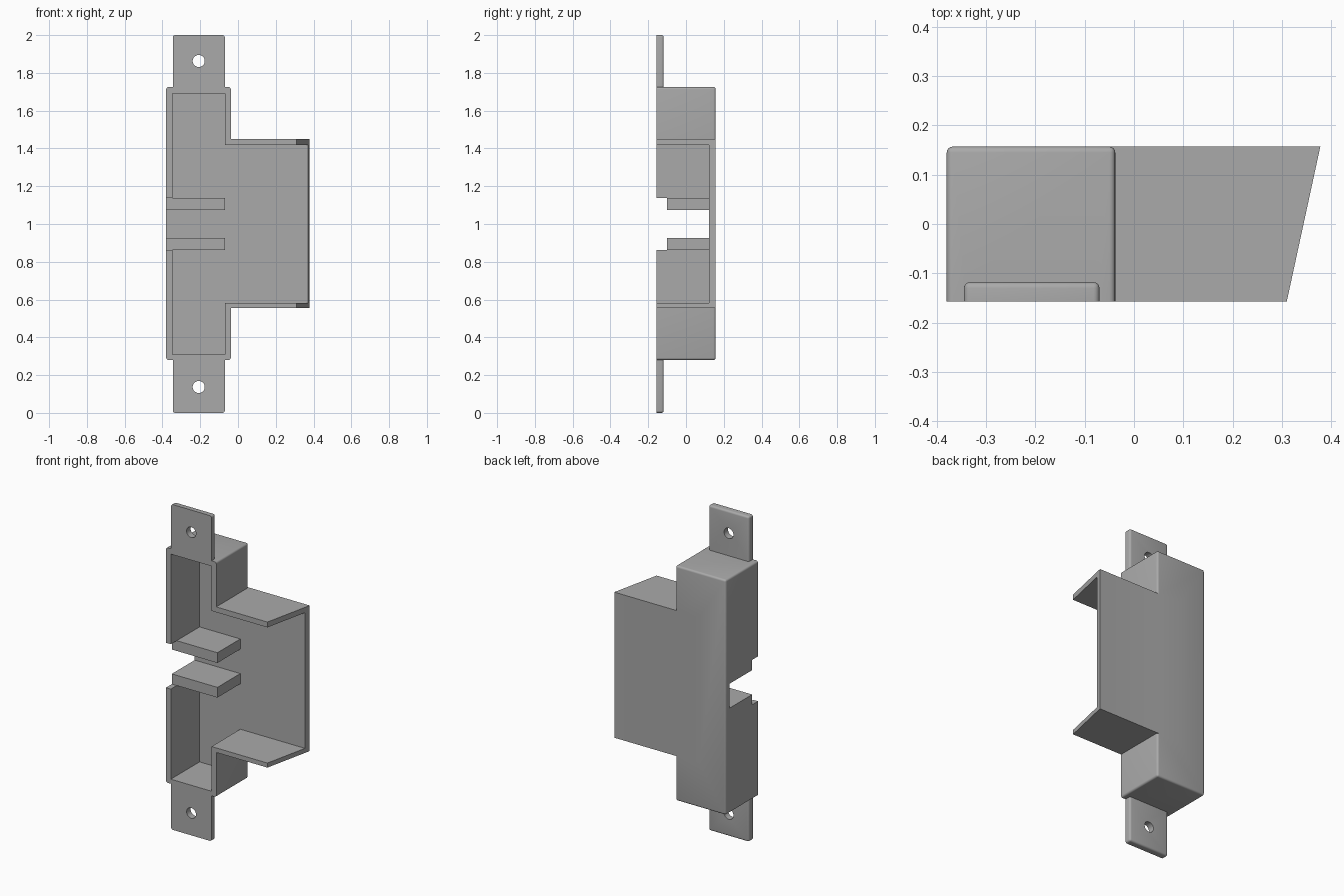
import bpy
import bmesh
import math
from mathutils import Matrix

cube = bpy.data.objects.get("Cube")
if cube:
    bpy.data.objects.remove(cube, do_unlink=True)

FRONT, BACK, INNER = -0.157, 0.157, 0.122
LEFT, STEP = -0.38, -0.038
MID = 1.0  # height of the mirror plane

grey = bpy.data.materials.new("plain grey")
grey.use_nodes = True
colour = (0.4, 0.4, 0.4, 1)
grey.diffuse_color = colour
grey.node_tree.nodes["Principled BSDF"].inputs["Base Color"].default_value = colour


def finish(name, bm):
    bmesh.ops.recalc_face_normals(bm, faces=bm.faces)
    mesh = bpy.data.meshes.new(name)
    bm.to_mesh(mesh)
    bm.free()
    mesh.materials.append(grey)
    obj = bpy.data.objects.new(name, mesh)
    bpy.context.collection.objects.link(obj)
    return obj


def prism(name, outline, z0, z1, soft=None):
    """Extrude an (x, y) outline upward; soft(edge midpoint) picks rounded edges."""
    bm = bmesh.new()
    face = bm.faces.new([bm.verts.new((x, y, z0)) for x, y in outline])
    ext = bmesh.ops.extrude_face_region(bm, geom=[face])
    top = [v for v in ext["geom"] if isinstance(v, bmesh.types.BMVert)]
    bmesh.ops.translate(bm, verts=top, vec=(0, 0, z1 - z0))
    bmesh.ops.recalc_face_normals(bm, faces=bm.faces)
    if soft:
        edges = [e for e in bm.edges
                 if soft((e.verts[0].co + e.verts[1].co) / 2)]
        bmesh.ops.bevel(bm, geom=edges, offset=0.012, segments=4,
                        profile=0.5, affect='EDGES')
    return finish(name, bm)


def box(name, x0, x1, y0, y1, z0, z1, soft=None):
    return prism(name, [(x0, y0), (x1, y0), (x1, y1), (x0, y1)], z0, z1, soft)


def combine(target, other, operation):
    mod = target.modifiers.new(operation.lower(), 'BOOLEAN')
    mod.operation = operation
    mod.solver = 'EXACT'
    mod.object = other
    bpy.context.view_layer.objects.active = target
    bpy.ops.object.modifier_apply(modifier=mod.name)
    bpy.data.objects.remove(other, do_unlink=True)


# Tall housing, rounded everywhere except along its open front
housing = box("housing", LEFT, STEP, FRONT, BACK, 0.28, 1.725,
              lambda m: m.y > FRONT + 0.01)

# Wide side bay with a slanted open end
bay = prism("side_bay", [(-0.2, FRONT), (0.31, FRONT), (0.378, BACK), (-0.2, BACK)],
            0.555, 1.45)
combine(housing, bay, 'UNION')

# Hollow both volumes, then cut the stepped slot in the left wall
for x0, x1, y1, half in ((-0.347, -0.07, INNER, 0.692),
                         (-0.2, 0.6, INNER, 0.417),
                         (-0.6, -0.3, -0.1, 0.138),
                         (-0.6, -0.3, INNER, 0.075)):
    combine(housing, box("cutter", x0, x1, -0.4, y1, MID - half, MID + half),
            'DIFFERENCE')

# Mirrored shelves and mounting tabs
for sign, side in ((1, "upper"), (-1, "lower")):
    def span(a, b):
        return sorted((MID + sign * a, MID + sign * b))

    shelf = box(side + "_shelf", -0.36, -0.07, -0.1, 0.135, *span(0.075, 0.138))
    combine(housing, shelf, 'UNION')

    tab = box(side + "_mounting_tab", -0.345, -0.07, FRONT, -0.118, *span(0.71, 1.0),
              lambda m: m.y > FRONT + 0.01 and abs(m.z - MID) > 0.75)
    bm = bmesh.new()
    bmesh.ops.create_cone(bm, cap_ends=True, segments=32, radius1=0.032,
                          radius2=0.032, depth=0.3,
                          matrix=Matrix.Translation((-0.208, FRONT, MID + sign * 0.863))
                          @ Matrix.Rotation(math.pi / 2, 4, 'X'))
    combine(tab, finish("hole_cutter", bm), 'DIFFERENCE')
    combine(housing, tab, 'UNION')

# Smooth rounded edges, crisp flat faces
bpy.ops.object.select_all(action='DESELECT')
housing.select_set(True)
bpy.context.view_layer.objects.active = housing
bpy.ops.object.shade_smooth_by_angle(angle=math.radians(30))
